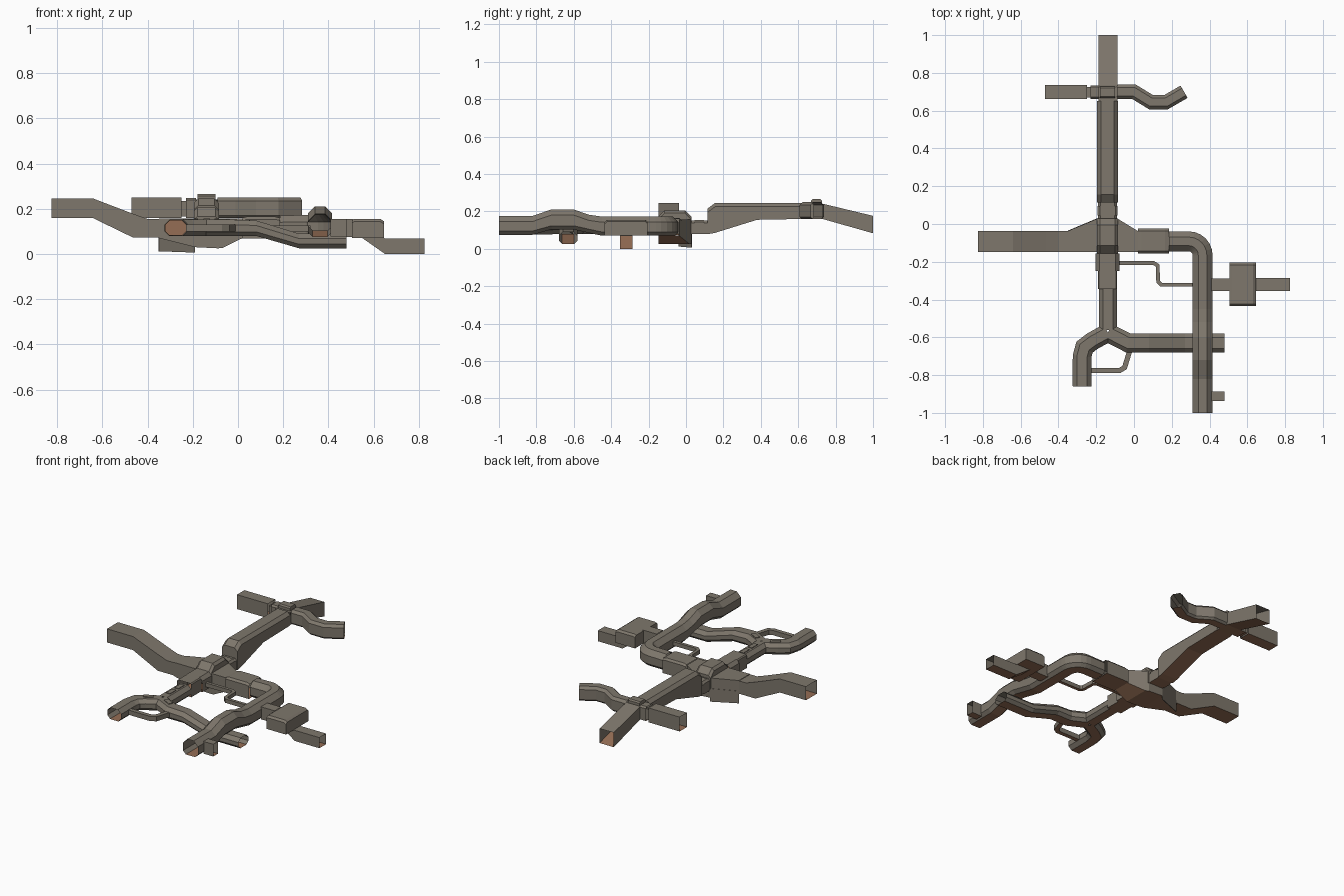
import bpy, bmesh, math
from mathutils import Vector

if "Cube" in bpy.data.objects:
    bpy.data.objects.remove(bpy.data.objects["Cube"])


def material(name, rgb):
    m = bpy.data.materials.new(name)
    m.diffuse_color = (*rgb, 1)
    m.use_nodes = True
    m.node_tree.nodes["Principled BSDF"].inputs["Base Color"].default_value = m.diffuse_color
    return m


WALL = material("grey stone", (0.21, 0.185, 0.15))
FLOOR = material("brown floor", (0.30, 0.155, 0.09))


def loft(name, rings, cap=False, floor=True):
    """Skin rings of points; the first edge of every ring is the floor."""
    bm = bmesh.new()
    vs = [[bm.verts.new(p) for p in r] for r in rings]
    n = len(rings[0])
    for a, b in zip(vs, vs[1:]):
        for i in range(n):
            j = (i + 1) % n
            f = bm.faces.new((a[i], b[i], b[j], a[j]))
            f.material_index = 1 if floor and i == 0 else 0
    if cap:
        bm.faces.new(vs[0])
        bm.faces.new(vs[-1][::-1])
    me = bpy.data.meshes.new(name)
    bm.to_mesh(me)
    bm.free()
    me.materials.append(WALL)
    me.materials.append(FLOOR)
    ob = bpy.data.objects.new(name, me)
    bpy.context.collection.objects.link(ob)
    return ob


def tube(name, path, w, ct=0.0, cb=0.0, cap=False, floor=True):
    """Sweep a duct along stations (x, y, floor z, roof z) with chamfered corners."""
    pts = [Vector(p[:2]) for p in path]
    rings = []
    for k, (x, y, z0, z1) in enumerate(path):
        d0 = (pts[k] - pts[k - 1]).normalized() if k else None
        d1 = (pts[k + 1] - pts[k]).normalized() if k + 1 < len(pts) else None
        d0, d1 = d0 or d1, d1 or d0
        t = (d0 + d1).normalized()
        h = w / 2
        miter = 1 / max(t.dot(d1), 0.5)
        half = [(h - cb, z0)] + ([(h, z0 + cb)] if cb else [])
        half += ([(h, z1 - ct)] if ct else []) + [(h - ct, z1)]
        prof = [half[0]] + half[1:] + [(-u, z) for u, z in reversed(half)]
        prof = [prof[-1]] + prof[:-1]          # start at the left floor corner
        rings.append([(x + t.y * u * miter, y - t.x * u * miter, z) for u, z in prof])
    return loft(name, rings, cap, floor)


def along_y(x, *st):
    return [(x, *s) for s in st]


def along_x(y, *st):
    return [(s[0], y, s[1], s[2]) for s in st]


# north corridor with its tall ramp hall and sloping far end
tube("north_hall", along_y(-.14, (.115, .078, .215), (.155, .085, .245),
                           (.38, .155, .245), (.65, .16, .245)), .11, ct=.02, cap=True)
tube("north_slope", along_y(-.138, (.65, .16, .24), (.735, .158, .24), (1.0, .083, .176)), .10)
tube("north_link", along_y(-.14, (.03, .08, .15), (.12, .08, .15)), .10, ct=.012)
tube("north_link_frame", along_y(-.14, (.045, .078, .155), (.095, .078, .155)), .106, ct=.012)

# cross corridor at the north
tube("cross_block", along_x(.698, (-.18, .20, .265), (-.10, .20, .265)), .06, ct=.008,
     cap=True, floor=False)
tube("cross_west", along_x(.698, (-.47, .158, .25), (-.25, .158, .25)), .075)
tube("cross_west_collar", along_x(.698, (-.25, .165, .235), (-.225, .165, .235)), .055)
tube("cross_west_neck", along_x(.698, (-.23, .16, .248), (-.185, .16, .248)), .072, ct=.01)
tube("cross_east", [(-.09, .70, .158, .25), (0, .70, .158, .25), (.09, .645, .158, .25),
                    (.17, .645, .158, .25), (.265, .70, .158, .25)], .075, ct=.016, cb=.012)

# west corridor rising away from the hub
tube("west_corridor", along_x(-.0925, (-.825, .158, .245), (-.64, .158, .245),
                              (-.465, .073, .178), (-.40, .073, .155), (-.35, .073, .155)), .111)

# central hub: flared body, raised roof and hanging wall
rings = []
for x, y1, z0 in ((-.35, -.037, .07), (-.19, .03, .03), (-.09, .03, .025), (-.07, .018, .026),
                  (.02, -.037, .07)):
    rings.append([(x, y1, z0), (x, -.148, z0), (x, -.148, .157), (x, y1, .157)])
loft("hub_body", rings)
tube("hub_roof", along_y(-.14, (-.155, .08, .165), (-.115, .08, .205), (-.005, .08, .205),
                         (.03, .08, .17)), .11, ct=.015, cap=True, floor=False)
tube("hub_hanging_wall", [(-.35, -.037, .012, .09), (-.19, .03, .006, .09)], .004,
     cap=True, floor=False)

# east corridor: sleeve, rounded corner and long southward run
tube("east_sleeve", along_x(-.09, (.02, .068, .16), (.04, .068, .165), (.165, .068, .165),
                            (.185, .068, .16)), .13, ct=.012)
run = [(.185, -.092, .07, .17)]
for i in range(7):
    a = math.pi / 2 * i / 6
    run.append((.29 + .073 * math.sin(a), -.165 + .073 * math.cos(a), .07, .172))
run += along_y(.363, (-.45, .07, .172), (-.52, .085, .182), (-.60, .103, .21), (-.72, .103, .21),
               (-.82, .075, .176), (-1.0, .075, .176))
tube("east_run", run, .105, ct=.03, cb=.02)
tube("end_stub", along_x(-.912, (.41, .077, .155), (.48, .077, .155)), .048)

# side chamber off the long run
tube("chamber_entry", along_x(-.322, (.41, .075, .155), (.51, .075, .155)), .065)
tube("chamber", along_x(-.32, (.505, .07, .15), (.515, .07, .155), (.63, .07, .155),
                        (.645, .07, .145)), .23, ct=.012, cap=True)
tube("chamber_exit", along_x(-.32, (.55, .07, .135), (.65, 0, .068), (.825, 0, .068)), .068)

# south corridor down to the three-way junction
tube("south_sleeve", along_y(-.14, (-.155, .078, .168), (-.25, .078, .168)), .125, ct=.02)
tube("south_link", along_y(-.14, (-.24, .078, .165), (-.345, .078, .165)), .10, ct=.006)
tube("south_arm", along_y(-.138, (-.345, .08, .152), (-.56, .08, .152)), .095, ct=.022, cb=.018)
tube("west_arm", [(-.138, -.575, .08, .152), (-.22, -.62, .08, .152), (-.262, -.652, .08, .152),
                  (-.275, -.70, .08, .152), (-.275, -.86, .08, .152)], .098, ct=.022, cb=.02)
tube("west_arm_collar", along_y(-.275, (-.715, .077, .155), (-.858, .077, .155)), .102,
     ct=.024, cb=.022)
tube("east_arm", [(-.138, -.575, .08, .152), (-.03, -.63, .08, .152), (.08, -.63, .08, .148),
                  (.27, -.63, .025, .09), (.48, -.63, .025, .09)], .10, ct=.022, cb=.018)

# brown inner bulkhead seen through the west arm mouth
bulk = tube("west_arm_bulkhead", along_y(-.275, (-.74, .081, .151), (-.744, .081, .151)), .096,
            ct=.022, cb=.02, cap=True)
for p in bulk.data.polygons:
    p.material_index = 1

# roof panels around the junction
for i, (x, y, ang) in enumerate(((-.138, -.395, 90), (-.138, -.48, 90), (-.21, -.607, 30),
                                 (-.07, -.603, -28))):
    dx, dy = .03 * math.cos(math.radians(ang)), .03 * math.sin(math.radians(ang))
    tube(f"roof_panel_{i + 1}", [(x - dx, y - dy, .151, .156), (x + dx, y + dy, .151, .156)],
         .028, cap=True, floor=False)

# narrow crawlways
crawl = [(-.08, -.207), (.105, -.207), (.125, -.22), (.128, -.305), (.145, -.322), (.32, -.322)]
tube("crawlway_north", [(x, y, .10, .125) for x, y in crawl], .02)
crawl = [(-.23, -.775), (-.075, -.775), (-.05, -.76), (-.022, -.67)]
tube("crawlway_south", [(x, y, .10, .13) for x, y in crawl], .027)
